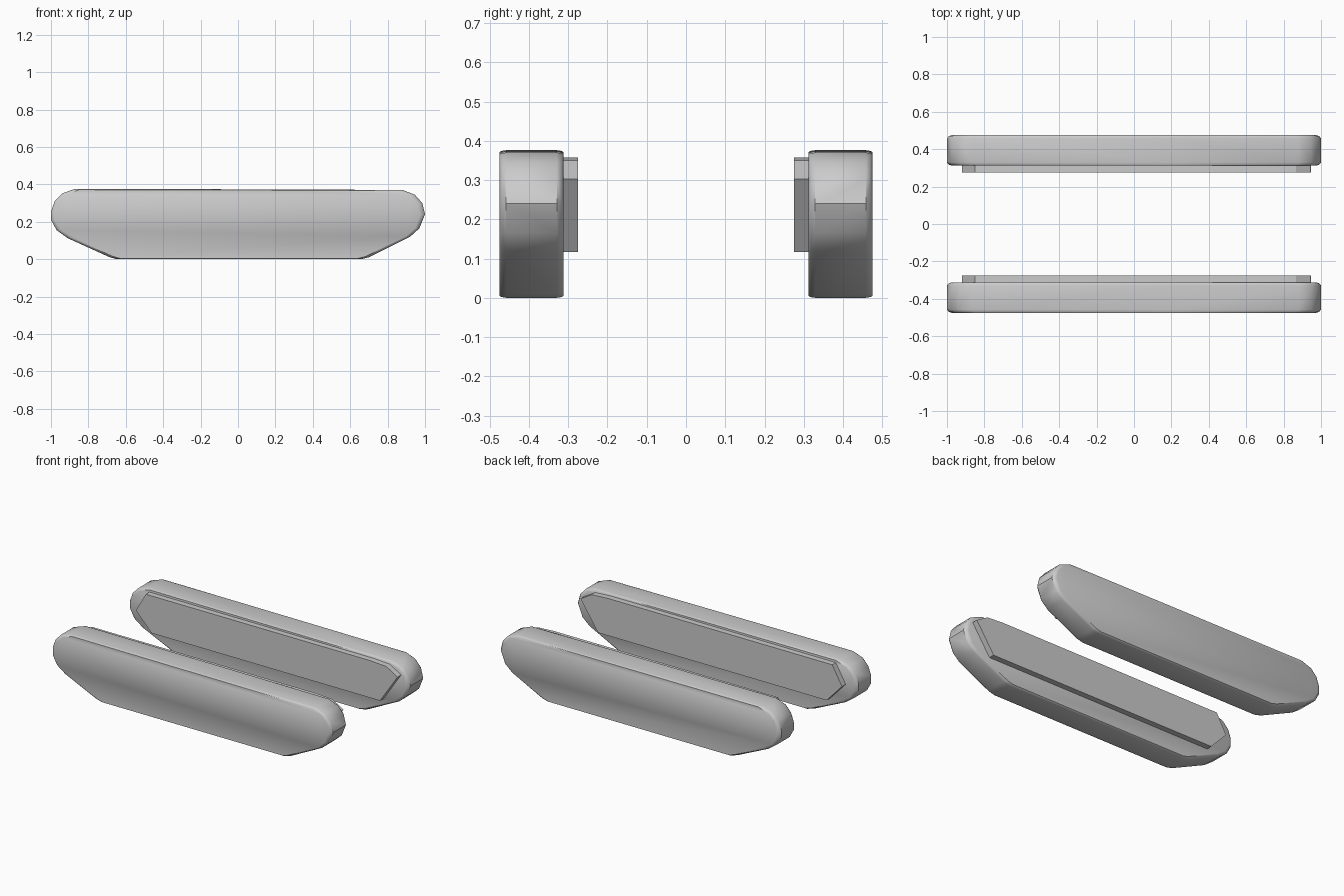
import bpy, bmesh, math

if "Cube" in bpy.data.objects:
    bpy.data.objects.remove(bpy.data.objects["Cube"])

# side outline of a track (x, z)
TRACK = [(-0.65, 0), (0.66, 0), (0.70, 0.01), (0.92, 0.12), (0.97, 0.165),
         (1.0, 0.24), (0.985, 0.30), (0.945, 0.345), (0.88, 0.37), (0.19, 0.373),
         (-0.87, 0.376), (-0.94, 0.352), (-0.98, 0.31), (-1.0, 0.255),
         (-1.0, 0.21), (-0.97, 0.155), (-0.91, 0.112), (-0.69, 0.012)]
# outline of the raised plate on the inner side
PLATE = [(-0.81, 0.117), (0.82, 0.117), (0.945, 0.303), (0.865, 0.35),
         (0.75, 0.357), (-0.85, 0.357), (-0.92, 0.235)]


def loft(name, outline, sections, side, smooth):
    """Join copies of the outline at (y, scale) sections, on side -1 or 1."""
    bm = bmesh.new()
    zc = 0.19
    rings = [[bm.verts.new((x * s, side * y, zc + (z - zc) * s)) for x, z in outline]
             for y, s in sections]
    n = len(outline)
    for a, b in zip(rings, rings[1:]):
        for i in range(n):
            j = (i + 1) % n
            bm.faces.new((a[i], a[j], b[j], b[i]))
    bm.faces.new(rings[0])
    bm.faces.new(rings[-1])
    bmesh.ops.recalc_face_normals(bm, faces=bm.faces)
    mesh = bpy.data.meshes.new(name)
    bm.to_mesh(mesh)
    bm.free()
    ob = bpy.data.objects.new(name, mesh)
    bpy.context.collection.objects.link(ob)
    if smooth:
        bpy.ops.object.select_all(action='DESELECT')
        ob.select_set(True)
        bpy.context.view_layer.objects.active = ob
        bpy.ops.object.shade_smooth_by_angle(angle=math.radians(35))
    return ob


for label, side in (("front", -1), ("back", 1)):
    # track body with softened rims
    loft(label + "_track", TRACK,
         [(0.312, 0.975), (0.317, 0.99), (0.329, 1), (0.458, 1), (0.47, 0.99), (0.475, 0.975)],
         side, True)
    # inner plate
    loft(label + "_inner_plate", PLATE, [(0.275, 1), (0.32, 1)], side, False)
